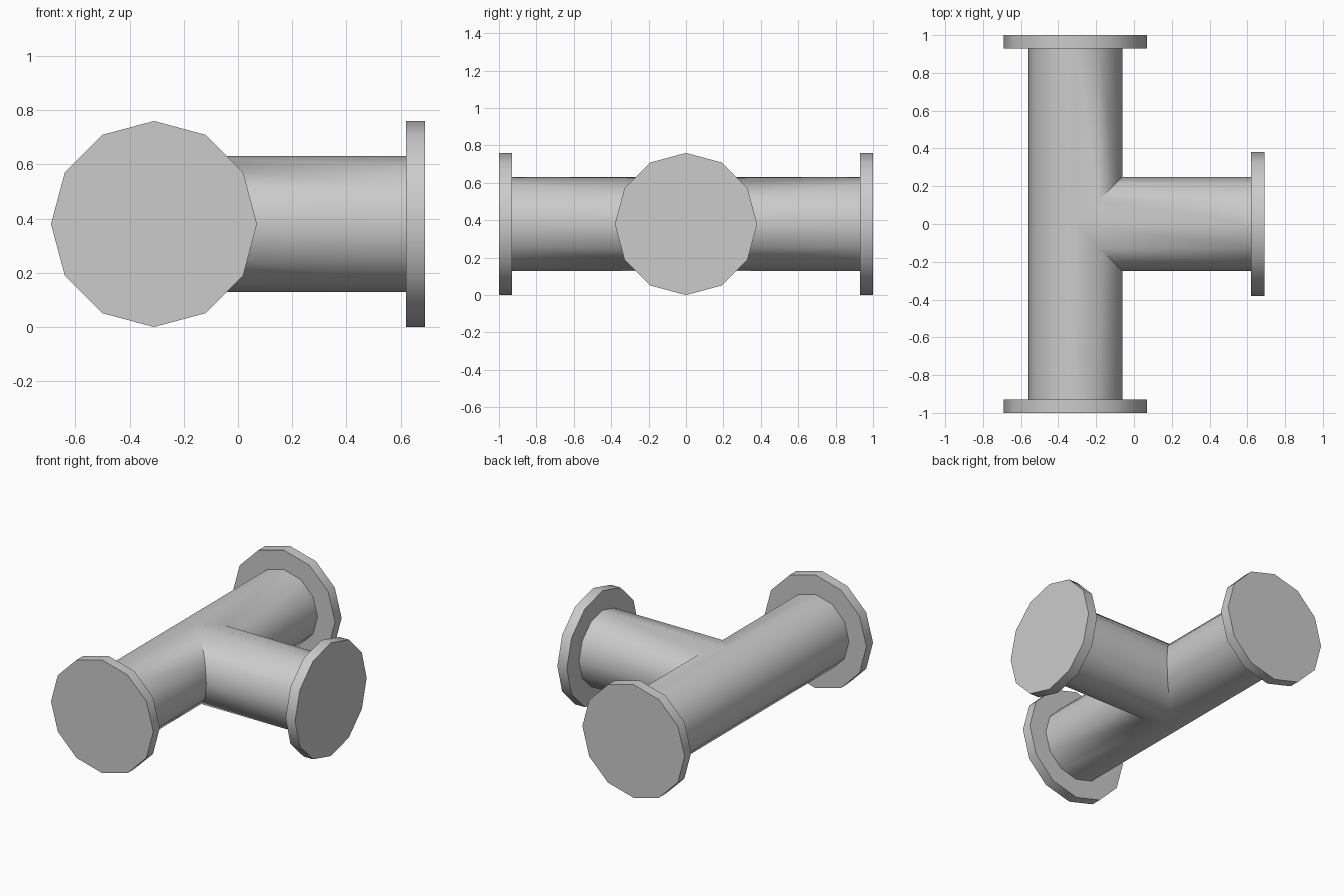
import bpy, bmesh, math

if "Cube" in bpy.data.objects:
    bpy.data.objects.remove(bpy.data.objects["Cube"])

SIDES = 12
PIPE_R, FLANGE_R, FLANGE_T = 0.25, 0.38, 0.07
RUN_X, AXIS_Z = -0.31, 0.38

grey = bpy.data.materials.new("pipe grey")
grey.use_nodes = True
colour = (0.6, 0.6, 0.6, 1)
grey.diffuse_color = colour
grey.node_tree.nodes["Principled BSDF"].inputs["Base Color"].default_value = colour

# Each arm maps (distance along axis, across, up) to a position
ARMS = {
    "front": (lambda d, u, w: (RUN_X + u, -d, AXIS_Z + w), 1.0),
    "back": (lambda d, u, w: (RUN_X + u, d, AXIS_Z + w), 1.0),
    "branch": (lambda d, u, w: (RUN_X + d, u, AXIS_Z + w), 1.0),
}
ARMS["branch"] = (ARMS["branch"][0], 0.69 - RUN_X)


def ring(bm, place, radius, depth):
    """One polygon ring; depth gives the axial distance for each across value."""
    verts = []
    for i in range(SIDES):
        a = math.tau * i / SIDES
        u, w = radius * math.cos(a), radius * math.sin(a)
        verts.append(bm.verts.new(place(depth(u), u, w)))
    return verts


def bridge(bm, first, second):
    for i in range(SIDES):
        j = (i + 1) % SIDES
        bm.faces.new((first[i], first[j], second[j], second[i]))


def finish(bm, name):
    bmesh.ops.remove_doubles(bm, verts=bm.verts, dist=0.0005)
    bmesh.ops.dissolve_degenerate(bm, edges=bm.edges, dist=0.0005)
    bmesh.ops.recalc_face_normals(bm, faces=bm.faces)
    mesh = bpy.data.meshes.new(name)
    bm.to_mesh(mesh)
    bm.free()
    mesh.materials.append(grey)
    obj = bpy.data.objects.new(name, mesh)
    bpy.context.collection.objects.link(obj)
    bpy.ops.object.select_all(action="DESELECT")
    obj.select_set(True)
    bpy.context.view_layer.objects.active = obj
    bpy.ops.object.shade_smooth_by_angle(angle=math.radians(35))


# Tee pipe: three arms meeting on mitred rings
bm = bmesh.new()
for name, (place, reach) in ARMS.items():
    mitre = abs if name == "branch" else (lambda u: max(u, 0))
    inner = ring(bm, place, PIPE_R, mitre)
    outer = ring(bm, place, PIPE_R, lambda u: reach - FLANGE_T)
    bridge(bm, inner, outer)
finish(bm, "tee_pipe")

# Blank flanges: collar face, rim and end cap
for name, (place, reach) in ARMS.items():
    bm = bmesh.new()
    neck = ring(bm, place, PIPE_R, lambda u: reach - FLANGE_T)
    collar = ring(bm, place, FLANGE_R, lambda u: reach - FLANGE_T)
    rim = ring(bm, place, FLANGE_R, lambda u: reach)
    bridge(bm, neck, collar)
    bridge(bm, collar, rim)
    bm.faces.new(rim)
    finish(bm, name + "_flange")
